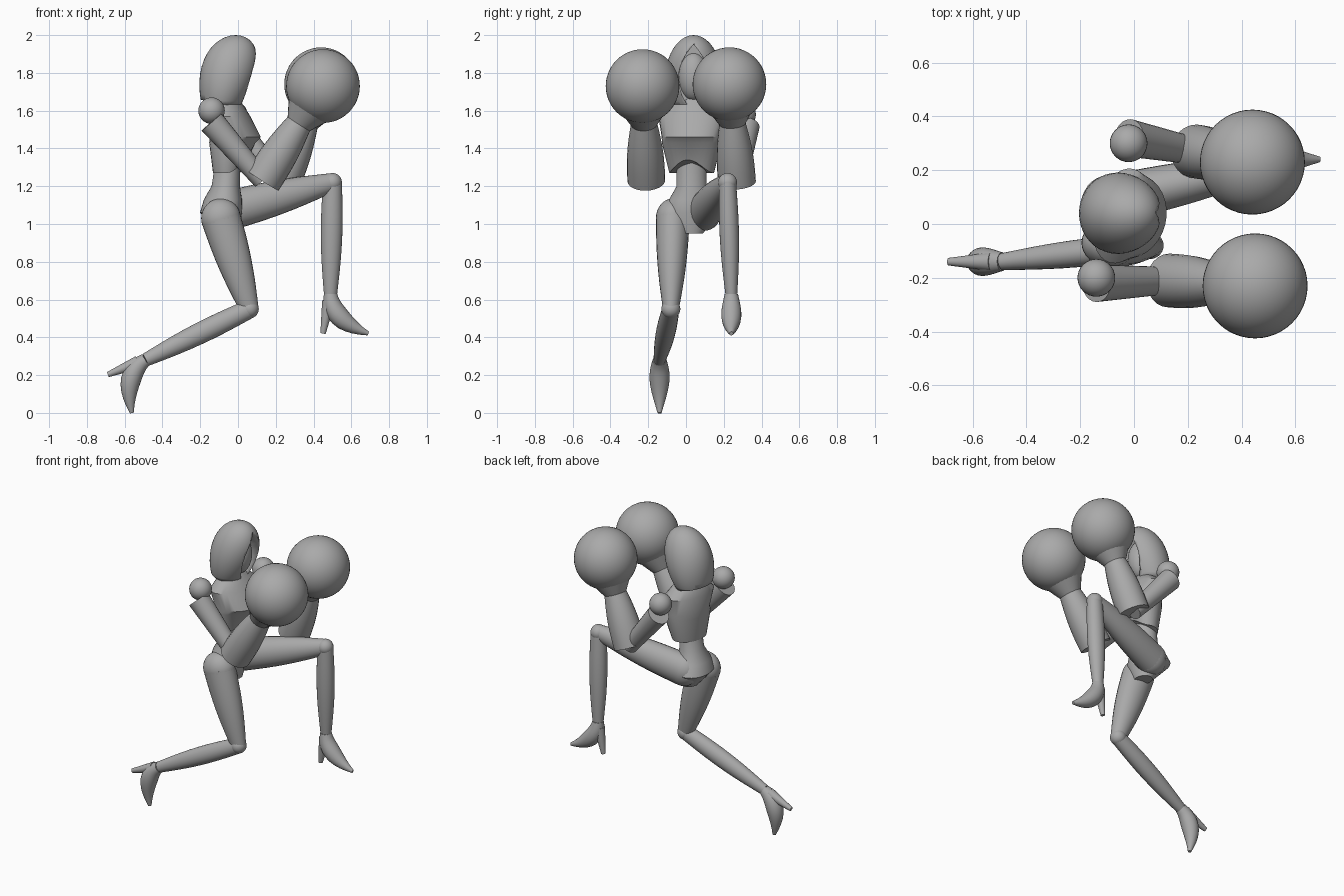
import bpy, bmesh, math
from mathutils import Matrix, Vector

default_cube = bpy.data.objects.get("Cube")
if default_cube:
    bpy.data.objects.remove(default_cube)

grey = bpy.data.materials.new("plain_grey")
grey.use_nodes = True
grey.diffuse_color = (.4, .4, .4, 1)
shader = grey.node_tree.nodes["Principled BSDF"]
shader.inputs["Base Color"].default_value = grey.diffuse_color


def finish(name, bm):
    bmesh.ops.recalc_face_normals(bm, faces=bm.faces)
    mesh = bpy.data.meshes.new(name)
    bm.to_mesh(mesh)
    bm.free()
    mesh.materials.append(grey)
    part = bpy.data.objects.new(name, mesh)
    bpy.context.collection.objects.link(part)
    bpy.ops.object.select_all(action="DESELECT")
    part.select_set(True)
    bpy.context.view_layer.objects.active = part
    bpy.ops.object.shade_smooth_by_angle(angle=math.radians(35))
    return part


def skin(name, outlines):
    """Bridge neighbouring outlines and cap both ends."""
    bm = bmesh.new()
    rings = [[bm.verts.new(point) for point in outline] for outline in outlines]
    for lower, upper in zip(rings, rings[1:]):
        for i in range(len(lower)):
            bm.faces.new((lower[i - 1], lower[i], upper[i], upper[i - 1]))
    bm.faces.new(rings[0])
    bm.faces.new(rings[-1])
    return finish(name, bm)


def circle(count):
    return [math.tau * i / count for i in range(count)]


def tube(name, path, radius, flatness=1, steps=10):
    """Sweep an ellipse along path(t), its width lying along y."""
    outlines = []
    for step in range(steps + 1):
        t = step / steps
        along = (path(t + .01) - path(t - .01)).normalized()
        side = (Vector((0, 1, 0)) - along * along.y).normalized()
        up = along.cross(side)
        outlines.append([
            path(t) + radius(t) * (side * math.cos(a) * flatness + up * math.sin(a))
            for a in circle(24)])
    return skin(name, outlines)


def limb(name, start, end, thick, thin, bulge=0, flatness=1):
    return tube(name, lambda t: start.lerp(end, t),
                lambda t: thick + (thin - thick) * t + bulge * math.sin(math.pi * t),
                flatness)


def ball(name, centre, radius, scale=(1, 1, 1), segments=32):
    bm = bmesh.new()
    bmesh.ops.create_uvsphere(
        bm, u_segments=segments, v_segments=segments // 2, radius=radius,
        matrix=Matrix.Translation(centre) @ Matrix.Diagonal(scale).to_4x4())
    return finish(name, bm)


def trunk(name, sections, turn, arch=0):
    """Stack level rings of (height, back, front, half width)."""
    spin = Matrix.Rotation(math.radians(turn), 3, "Z")
    outlines = []
    for height, back, front, width in sections:
        centre = Vector(((back + front) / 2, .03, height))
        outlines.append([
            centre + spin @ Vector(((front - back) / 2 * math.cos(a), width * math.sin(a),
                                    arch * max(0, math.cos(a)) ** 3))
            for a in circle(32)])
        arch = 0  # only the bottom hem is arched
    return skin(name, outlines)


# hood: an egg leaning forward, trimmed along a sloping hem
hood = ball("hood", (0, 0, 0), .24, (.6, .63, 1), segments=40)
bm = bmesh.new()
bm.from_mesh(hood.data)
for vert in bm.verts:
    vert.co.x += vert.co.z * (.2 + vert.co.x)
hem = bmesh.ops.bisect_plane(bm, geom=bm.verts[:] + bm.edges[:] + bm.faces[:],
                             plane_co=(0, 0, -.13), plane_no=(.2, 0, 1), clear_inner=True)
bmesh.ops.contextual_create(
    bm, geom=[item for item in hem["geom_cut"] if isinstance(item, bmesh.types.BMEdge)])
bm.to_mesh(hood.data)
bm.free()
hood.location = (-.06, .04, 1.76)

# pointed opening of the hood
opening = skin("hood_opening_cutter", [
    [(x, .04 + .08 * math.cos(a) * abs(math.cos(a)), 1.77 + .18 * math.sin(a))
     for a in circle(24)] for x in (0, .3)])
opening.hide_render = True
opening.hide_set(True)
cut = hood.modifiers.new("face_opening", "BOOLEAN")
cut.operation = "DIFFERENCE"
cut.object = opening

# face, neck and body
ball("face", (-.02, .04, 1.78), .08, (1, 1, 1.6))
limb("neck", Vector((-.06, .03, 1.55)), Vector((-.05, .04, 1.72)), .055, .045)
trunk("ribcage", [(1.27, -.13, .04, .12), (1.43, -.15, .09, .16), (1.46, -.15, .12, .16),
                  (1.57, -.15, .06, .18), (1.62, -.13, .03, .13), (1.67, -.1, 0, .06)],
      turn=-14, arch=.07)
trunk("waist_and_pelvis", [(1.38, -.11, .01, .08), (1.2, -.14, .01, .08),
                           (1.13, -.18, .02, .12), (1.06, -.2, .02, .15),
                           (.95, -.1, 0, .06)], turn=10)

# arms: shoulder, upper arm, cuffed forearm and round glove
arms = {
    "right": ((-.14, -.2, 1.6), (.13, -.21, 1.23), (.45, -.23, 1.73)),
    "left": ((-.02, .3, 1.58), (.23, .27, 1.22), (.44, .23, 1.74)),
}
for side, joints in arms.items():
    shoulder, elbow, fist = map(Vector, joints)
    outward = math.copysign(.02, shoulder.y)
    wrist = elbow.lerp(fist, .6)
    ball(side + "_shoulder", shoulder, .07)
    limb(side + "_upper_arm", shoulder + Vector((0, outward, -.06)), elbow, .07, .05)
    limb(side + "_forearm", elbow, wrist, .1, .07, bulge=.01)
    limb(side + "_wrist_flare", wrist, elbow.lerp(fist, .75), .07, .12)
    ball(side + "_glove", fist, .195, segments=48)


def shoe(side, ankle, pitch):
    """High-heeled foot, swung about the ankle."""
    swing = Matrix.Rotation(math.radians(pitch), 3, "Y")

    def place(x, z):
        return ankle + swing @ Vector((x, 0, z))

    tube(side + "_foot", lambda t: place(.2 * t * t, -.28 * t + .07 * t * t),
         lambda t: (.035 + .02 * math.sin(math.pi * t)) * (1 - .7 * t ** 4))
    limb(side + "_heel", place(-.01, -.04), place(-.04, -.21), .035, .014)


# legs: hip, knee and ankle positions with the pitch of the foot
legs = {
    "left": ((-.05, .1, 1.07), (.5, .22, 1.22), (.49, .24, .63), 0),
    "right": ((-.09, -.07, 1.03), (.06, -.08, .55), (-.49, -.14, .28), 58),
}
for side, (*joints, pitch) in legs.items():
    hip, knee, ankle = map(Vector, joints)
    ball(side + "_hip", hip, .105, (1, .85, 1))
    limb(side + "_thigh", hip, knee, .105, .05, bulge=.012, flatness=.85)
    ball(side + "_knee", knee, .05)
    limb(side + "_shin", knee, ankle, .05, .035, bulge=.014, flatness=.9)
    shoe(side, ankle, pitch)
